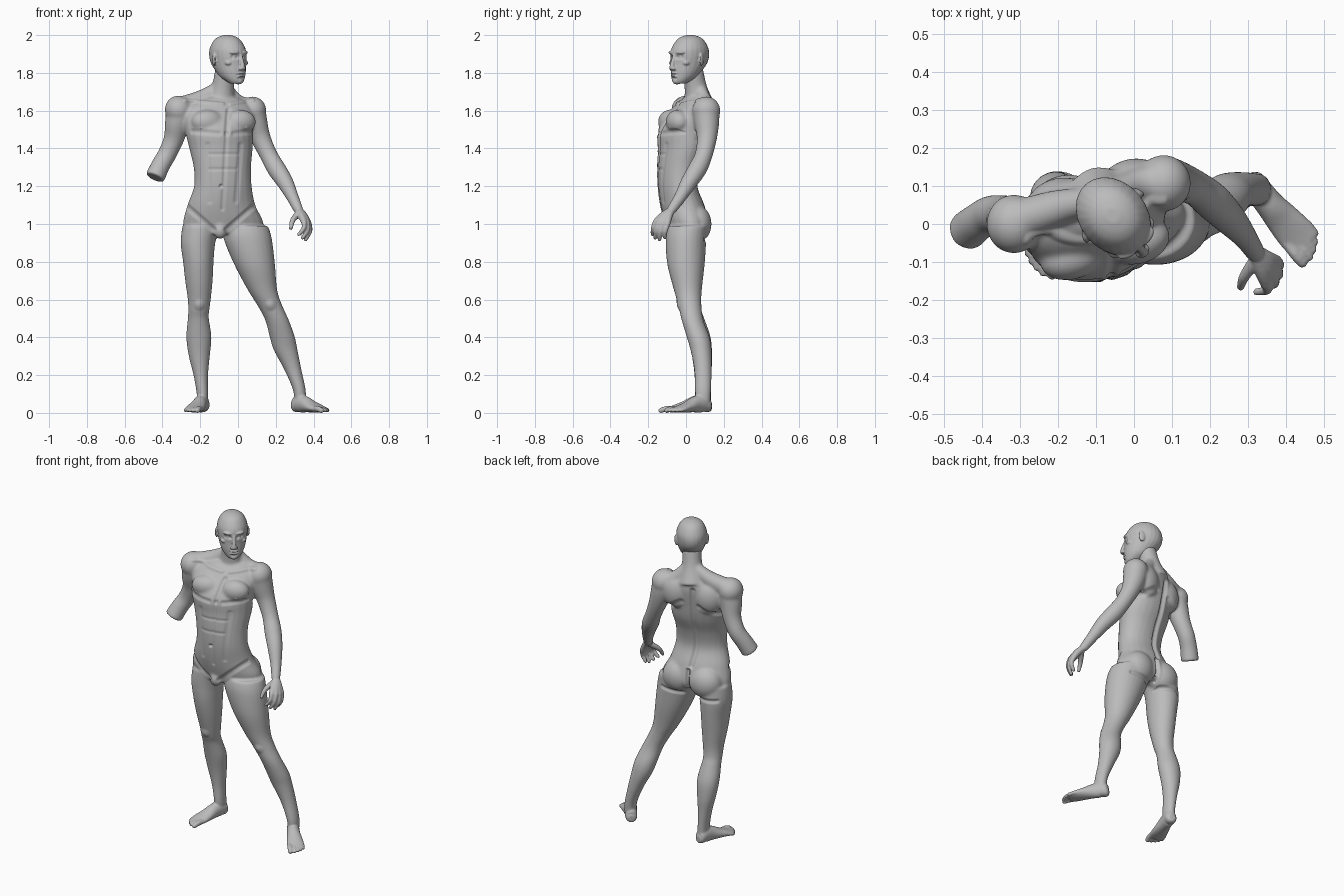
import bpy, bmesh, math
from mathutils import Vector, Matrix

cube = bpy.data.objects.get("Cube")
if cube:
    bpy.data.objects.remove(cube, do_unlink=True)

skin = bpy.data.materials.new("plain_grey")
skin.use_nodes = True
skin.diffuse_color = (0.5, 0.5, 0.5, 1)
skin.node_tree.nodes["Principled BSDF"].inputs["Base Color"].default_value = (0.5, 0.5, 0.5, 1)


def spline(keys, steps=5):
    """Catmull-Rom interpolation of whole cross-section tuples."""
    keys = [tuple(k) + (k[3],) * (len(k) < 5) for k in keys]
    keys = [k + (0,) * (6 - len(k)) for k in keys]
    ext = [keys[0]] + keys + [keys[-1]]
    out = []
    for i in range(len(keys) - 1):
        p = ext[i:i + 4]
        for s in range(steps):
            t = s / steps
            out.append([0.5 * (2 * b + (c - a) * t + (2 * a - 5 * b + 4 * c - d) * t * t
                               + (3 * b - a - 3 * c + d) * t ** 3) for a, b, c, d in zip(*p)])
    return out + [list(keys[-1])]


def loft(bm, keys, tilt=False, n=24):
    """Skin sections (x, y, z, half width, half depth, yaw); tilt follows the path."""
    secs, rings = spline(keys), []
    for i, (x, y, z, a, b, yaw) in enumerate(secs):
        rot = Matrix.Rotation(math.radians(yaw), 3, 'Z')
        if tilt:
            d = Vector(secs[min(i + 1, len(secs) - 1)][:3]) - Vector(secs[max(i - 1, 0)][:3])
            rot = Vector((0, 0, -1)).rotation_difference(d).to_matrix()
        rings.append([bm.verts.new(Vector((x, y, z)) + rot @ Vector(
            (a * math.cos(k * math.tau / n), b * math.sin(k * math.tau / n), 0))) for k in range(n)])
    for r, s in zip(rings, rings[1:]):
        for k in range(n):
            bm.faces.new((r[k], r[(k + 1) % n], s[(k + 1) % n], s[k]))
    bm.faces.new(rings[0][::-1])
    bm.faces.new(rings[-1])


def blob(bm, pos, size, yaw=0):
    m = Matrix.Translation(pos) @ Matrix.Rotation(math.radians(yaw), 4, 'Z') @ Matrix.Diagonal((*size, 1))
    bmesh.ops.create_uvsphere(bm, u_segments=24, v_segments=16, radius=1, matrix=m)


def digit(bm, *keys):
    loft(bm, keys, tilt=True, n=12)
    blob(bm, keys[-1][:3], (keys[-1][3],) * 3)


def fuse(bm, voxel, rounds):
    """Merge overlapping parts into one smooth skin and return the mesh."""
    bmesh.ops.recalc_face_normals(bm, faces=bm.faces)
    raw = bpy.data.meshes.new("raw")
    bm.to_mesh(raw)
    bm.free()
    ob = bpy.data.objects.new("raw", raw)
    bpy.context.collection.objects.link(ob)
    rm = ob.modifiers.new("Remesh", 'REMESH')
    rm.mode, rm.voxel_size = 'VOXEL', voxel
    sm = ob.modifiers.new("Smooth", 'SMOOTH')
    sm.factor, sm.iterations = 0.5, rounds
    bpy.context.view_layer.update()
    me = bpy.data.meshes.new_from_object(ob.evaluated_get(bpy.context.evaluated_depsgraph_get()))
    bpy.data.objects.remove(ob, do_unlink=True)
    bpy.data.meshes.remove(raw)
    return me


def sculpt(me, strokes):
    """Raise or dent along (x1, z1, x2, z2, radius, height, side); side -1 is front."""
    for x1, z1, x2, z2, r, h, side in strokes:
        p, q = Vector((x1, z1)), Vector((x2, z2)) - Vector((x1, z1))
        moves = []
        for v in me.vertices:
            if abs(v.co.z - (z1 + z2) / 2) > r + abs(q.y) / 2 or v.normal.y * side < 0.15:
                continue
            w = Vector((v.co.x, v.co.z)) - p
            t = max(0, min(1, w.dot(q) / q.length_squared)) if q.length_squared else 0
            f = 1 - (w - q * t).length_squared / (r * r)
            if f > 0:
                moves.append((v, v.normal * h * f * f))
        for v, m in moves:
            v.co += m
    me.update()


def finish(me, name):
    me.name = name
    me.materials.clear()
    me.materials.append(skin)
    me.shade_smooth()
    ob = bpy.data.objects.new(name, me)
    bpy.context.collection.objects.link(ob)


# Torso
bm = bmesh.new()
loft(bm, [(-.09, .055, 1.67, .10, .06, 18), (-.10, .035, 1.61, .19, .10, 18),
          (-.10, -.01, 1.5, .185, .132, 18), (-.09, -.02, 1.4, .172, .125, 18),
          (-.083, -.04, 1.3, .155, .11, 15), (-.08, -.045, 1.2, .155, .103, 12),
          (-.088, -.02, 1.1, .182, .115, 10), (-.078, .005, 1.0, .215, .112, 8),
          (-.09, .005, .95, .17, .09, 8)])
# Neck and the slopes to the shoulders
loft(bm, [(-.095, .07, 1.62, .085), (-.08, .052, 1.72, .06), (-.065, .035, 1.82, .055)], tilt=True)
loft(bm, [(-.1, .06, 1.73, .03), (-.19, .045, 1.665, .046), (-.30, .01, 1.62, .055)], tilt=True)
loft(bm, [(-.06, .075, 1.72, .03), (.0, .1, 1.64, .044), (.08, .11, 1.61, .055)], tilt=True)
# Chest, shoulder blades, buttocks, groin
for pos, size, yaw in (((-.16, -.085, 1.54), (.09, .06, .065), 18), ((.012, -.045, 1.54), (.085, .06, .065), 18),
                       ((-.2, .06, 1.55), (.085, .06, .1), 18), ((-.01, .11, 1.56), (.085, .06, .1), 18),
                       ((-.175, .045, 1.0), (.1, .085, .1), 8), ((.01, .055, 1.0), (.1, .08, .1), 8),
                       ((-.095, -.085, .965), (.036, .036, .045), 0)):
    blob(bm, pos, size, yaw)
# Right arm, ending below the elbow
blob(bm, (-.315, 0, 1.605), (.073, .078, .075))
loft(bm, [(-.305, 0, 1.6, .072), (-.322, .008, 1.53, .066), (-.34, .022, 1.45, .054),
          (-.375, .025, 1.37, .05), (-.41, .005, 1.31, .05), (-.44, -.02, 1.245, .053)], tilt=True)
# Left arm
blob(bm, (.078, .107, 1.6), (.072, .075, .075))
loft(bm, [(.075, .105, 1.6, .072), (.092, .11, 1.53, .066), (.122, .11, 1.45, .053),
          (.165, .092, 1.36, .047), (.205, .06, 1.29, .05), (.25, .015, 1.22, .044),
          (.29, -.032, 1.14, .033), (.322, -.08, 1.07, .026)], tilt=True)
# Right leg
loft(bm, [(-.195, 0, .99, .1, .105), (-.212, 0, .9, .092, .105), (-.21, 0, .8, .081, .098),
          (-.207, .005, .7, .073, .083), (-.205, .015, .6, .061, .065), (-.208, .025, .54, .056, .058),
          (-.21, .04, .5, .056, .057), (-.207, .07, .4, .067, .061), (-.205, .085, .3, .056, .054),
          (-.197, .09, .2, .039, .046), (-.188, .09, .1, .031, .044), (-.188, .092, .04, .03, .04)])
# Left leg
loft(bm, [(.04, .01, .99, .12, .105), (.052, 0, .92, .128, .108), (.088, 0, .785, .108, .099),
          (.13, .01, .65, .078, .074), (.168, .02, .57, .066, .062), (.207, .035, .49, .063, .058),
          (.235, .065, .4, .067, .061), (.253, .08, .33, .063, .056), (.29, .09, .23, .046, .047),
          (.325, .09, .12, .034, .043), (.328, .09, .05, .031, .04)])
body = fuse(bm, .006, 16)

# Left hand: palm, four fingers, thumb
bm = bmesh.new()
bm.from_mesh(body)
for x, y, z, tx, ty, tz in ((.35, -.162, 1.01, .322, -.178, .945), (.368, -.145, 1.005, .342, -.163, .927),
                            (.376, -.122, 1.0, .358, -.14, .917), (.376, -.098, 1.0, .364, -.112, .928)):
    loft(bm, [(.318, -.07, 1.08, .018), ((x + .32) / 2, (y - .08) / 2, 1.045, .02), (x, y, z, .016)], tilt=True, n=12)
    digit(bm, (x, y, z, .0145), ((x + tx) / 2 + .012, (y + ty) / 2 - .004, (z + tz) / 2, .0125), (tx, ty, tz, .010))
digit(bm, (.322, -.09, 1.06, .018), (.29, -.138, 1.02, .0145), (.28, -.165, .978, .0105))

# Feet: one shape, mirrored for the right
for side, x, y, yaw in ((1, .325, .09, 39), (-1, -.19, .09, -14)):
    foot = bmesh.new()
    loft(foot, [(0, .046, .034, .018, .022), (0, .03, .036, .033, .034), (0, 0, .05, .036, .048),
                (0, -.05, .045, .038, .043), (.002, -.1, .033, .045, .031), (.004, -.15, .023, .05, .021),
                (.004, -.188, .017, .047, .014)], tilt=True)
    for tx, ty, r in ((-.03, -.222, .0155), (-.006, -.223, .0115), (.014, -.214, .011),
                      (.031, -.201, .0105), (.046, -.184, .010)):
        digit(foot, (tx * .9, -.14, .022, r), (tx, ty + .03, .021, r), (tx, ty, .013, r * .9))
    foot.transform(Matrix.Translation((x, y, 0)) @ Matrix.Rotation(math.radians(yaw), 4, 'Z')
                   @ Matrix.Diagonal((side, 1, 1, 1)))
    part = bpy.data.meshes.new("foot")
    foot.to_mesh(part)
    foot.free()
    bm.from_mesh(part)
    bpy.data.meshes.remove(part)
body = fuse(bm, .005, 4)

# Surface anatomy, front then back
F, B = -1, 1
sculpt(body, [(-.05, 1.6, -.06, 1.48, .02, -.008, F), (-.06, 1.48, -.082, 1.08, .016, -.005, F),
              (-.09, 1.2, -.09, 1.2, .014, -.014, F),
              (-.24, 1.49, -.1, 1.48, .02, -.006, F), (-.02, 1.48, .07, 1.49, .02, -.006, F),
              (-.28, 1.655, -.08, 1.635, .014, .006, F), (.08, 1.655, -.04, 1.635, .014, .006, F),
              (-.15, 1.37, .0, 1.37, .014, -.003, F), (-.15, 1.29, -.01, 1.29, .014, -.003, F),
              (-.16, 1.42, -.15, 1.12, .02, -.004, F), (.015, 1.42, -.01, 1.12, .02, -.004, F),
              (-.28, 1.1, -.13, .97, .022, -.007, F), (.09, 1.1, -.06, .97, .022, -.007, F),
              (-.195, 1.51, -.195, 1.51, .008, .004, F), (.045, 1.51, .045, 1.51, .008, .004, F),
              (-.205, .57, -.205, .57, .035, .007, F), (.172, .57, .172, .57, .035, .007, F),
              (-.135, 1.6, -.1, 1.1, .024, -.014, B), (-.085, 1.07, -.09, .93, .018, -.022, B),
              (-.25, 1.45, -.17, 1.5, .025, -.007, B), (.05, 1.45, -.06, 1.52, .025, -.007, B),
              (-.27, .915, -.13, .91, .018, -.008, B), (-.03, .91, .1, .92, .018, -.008, B)])
finish(body, "body")

# Head: skull and jaw, nose, brow, ears
bm = bmesh.new()
loft(bm, [(0, .01, 2.0, .018, .02), (0, .01, 1.99, .045, .053), (0, .01, 1.97, .068, .08),
          (0, .008, 1.93, .086, .105), (0, .006, 1.89, .088, .112), (0, 0, 1.85, .083, .105),
          (0, -.018, 1.81, .074, .088), (0, -.033, 1.78, .062, .072), (0, -.052, 1.757, .045, .05),
          (0, -.062, 1.743, .03, .032)])
loft(bm, [(0, -.096, 1.895, .009, .012), (0, -.113, 1.85, .011, .012), (0, -.115, 1.822, .017, .014),
          (0, -.105, 1.815, .012, .01)])
blob(bm, (0, -.08, 1.755), (.024, .025, .016))
for s in (-1, 1):
    blob(bm, (s * .034, -.088, 1.908), (.028, .016, .01), s * 18)
    blob(bm, (s * .052, -.062, 1.853), (.022, .024, .016), s * 35)
    blob(bm, (s * .089, .014, 1.872), (.009, .02, .034), s * 25)
    blob(bm, (s * .012, -.112, 1.822), (.009, .011, .008))
head = fuse(bm, .0036, 5)
# Eyes, lips
sculpt(head, [st for s in (-1, 1) for st in (
    (s * .024, 1.884, s * .042, 1.884, .018, -.009, F), (s * .034, 1.882, s * .034, 1.882, .013, .006, F),
    (s * .022, 1.882, s * .046, 1.882, .004, -.002, F), (s * .09, 1.88, s * .09, 1.87, .009, -.003, F))]
    + [(-.016, 1.797, .016, 1.797, .008, .005, F), (-.013, 1.783, .013, 1.783, .009, .005, F),
       (-.024, 1.79, .024, 1.79, .005, -.005, F), (-.016, 1.77, .016, 1.77, .009, -.004, F)])
head.transform(Matrix.Translation((-.05, .015, 0)) @ Matrix.Rotation(math.radians(40), 4, 'Z'))
finish(head, "head")
